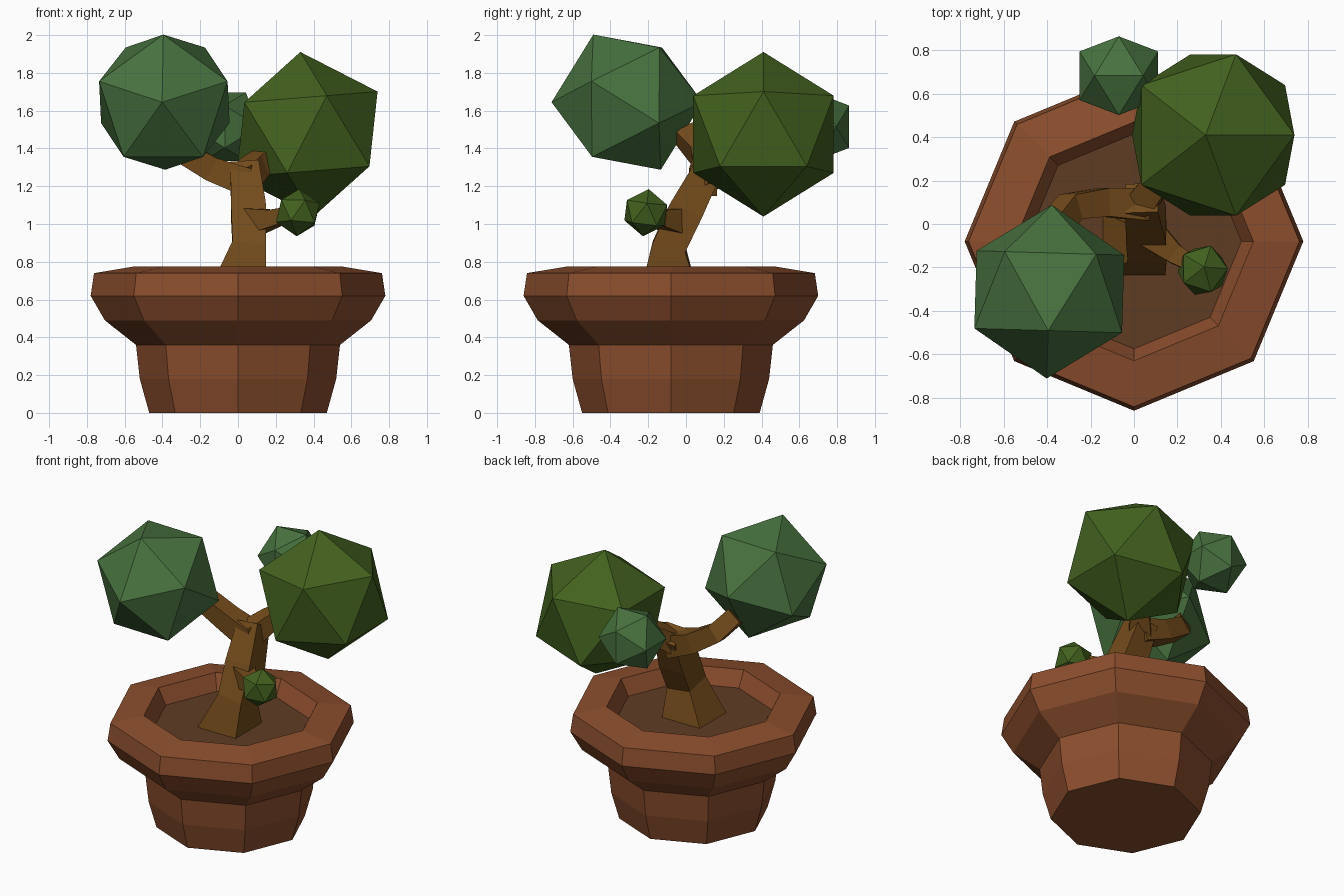
import bpy, bmesh
from math import radians, cos, sin, pi
from mathutils import Matrix, Vector

if "Cube" in bpy.data.objects:
    bpy.data.objects.remove(bpy.data.objects["Cube"])


def material(name, r, g, b):
    m = bpy.data.materials.new(name)
    m.diffuse_color = (r, g, b, 1)
    m.use_nodes = True
    m.node_tree.nodes["Principled BSDF"].inputs["Base Color"].default_value = m.diffuse_color
    return m


CLAY = material("clay", 0.26, 0.076, 0.026)
SOIL = material("soil", 0.115, 0.045, 0.017)
BARK = material("bark", 0.17, 0.07, 0.011)
LEAF_COOL = material("leaf_cool", 0.065, 0.17, 0.05)
LEAF_WARM = material("leaf_warm", 0.055, 0.12, 0.013)


def finish(bm, name, mat):
    bmesh.ops.recalc_face_normals(bm, faces=bm.faces[:])
    me = bpy.data.meshes.new(name)
    bm.to_mesh(me)
    bm.free()
    me.materials.append(mat)
    ob = bpy.data.objects.new(name, me)
    bpy.context.collection.objects.link(ob)
    return ob


def loft(bm, rings):
    """Skin a list of equal-sized point rings and cap both ends."""
    rows = [[bm.verts.new(p) for p in ring] for ring in rings]
    n = len(rows[0])
    for a, b in zip(rows, rows[1:]):
        for i in range(n):
            j = (i + 1) % n
            bm.faces.new((a[i], a[j], b[j], b[i]))
    bm.faces.new(rows[0][::-1])
    bm.faces.new(rows[-1])


def octagon(r, z):
    return [(r * cos(i * pi / 4), -0.08 + r * sin(i * pi / 4), z) for i in range(8)]


def limb(bm, points, ref, flat_start=False):
    """Square-section branch along (x, y, z, half_width) points."""
    pos = [Vector(p[:3]) for p in points]
    rings = []
    for i, p in enumerate(points):
        t = (pos[min(i + 1, len(pos) - 1)] - pos[max(i - 1, 0)]).normalized()
        if flat_start and i == 0:
            t = Vector((0, 0, 1))
        u = Vector(ref)
        u = (u - t * u.dot(t)).normalized()
        v = t.cross(u)
        rings.append([pos[i] + (u * a + v * b) * p[3]
                      for a, b in ((-1, -1), (1, -1), (1, 1), (-1, 1))])
    loft(bm, rings)


def foliage(name, centre, radius, rot, mat):
    bm = bmesh.new()
    bmesh.ops.create_icosphere(bm, subdivisions=1, radius=radius,
                               matrix=Matrix.Translation(centre) @ rot)
    return finish(bm, name, mat)


def rot(deg, axis):
    return Matrix.Rotation(radians(deg), 4, axis)


# Pot: eight-sided, with a flared rim and recessed top
bm = bmesh.new()
profile = [(0.47, 0), (0.52, 0.18), (0.54, 0.36), (0.705, 0.49), (0.78, 0.62),
           (0.762, 0.74), (0.55, 0.775), (0.49, 0.66)]
loft(bm, [octagon(r, z) for r, z in profile])
finish(bm, "pot", CLAY)

# Soil
bm = bmesh.new()
bm.faces.new([bm.verts.new(p) for p in octagon(0.495, 0.67)])
finish(bm, "soil", SOIL)

# Trunk with two main branches and a side twig
bm = bmesh.new()
limb(bm, [(0, -0.09, 0.665, 0.145), (0.06, -0.09, 0.88, 0.09),
          (0.055, 0.0, 1.07, 0.092), (0.035, 0.12, 1.3, 0.075)], (1, 0, 0), True)
limb(bm, [(0.05, 0.09, 1.22, 0.075), (-0.14, 0.1, 1.29, 0.065),
          (-0.29, 0.08, 1.38, 0.06), (-0.37, -0.01, 1.48, 0.055)], (0, 1, 0))
limb(bm, [(0.03, 0.09, 1.24, 0.07), (0.1, 0.18, 1.31, 0.06),
          (0.26, 0.32, 1.42, 0.055)], (0, 0, 1))
limb(bm, [(0.06, -0.03, 1.01, 0.075), (0.19, -0.14, 1.03, 0.045),
          (0.3, -0.2, 1.06, 0.035)], (0, 0, 1))
finish(bm, "trunk", BARK)

# Foliage balls
foliage("foliage_right", (0.365, 0.41, 1.475), 0.437, rot(-4.6, 'Y'), LEAF_WARM)
foliage("foliage_twig", (0.317, -0.213, 1.06), 0.126, rot(3, 'Y') @ rot(-7, 'X'), LEAF_WARM)
foliage("foliage_left", (-0.39, -0.312, 1.645), 0.4,
        rot(-1.7, 'Z') @ rot(90, 'X') @ rot(90, 'Z'), LEAF_COOL)
foliage("foliage_back", (-0.07, 0.683, 1.515), 0.213, rot(-31.72, 'Y'), LEAF_COOL)
